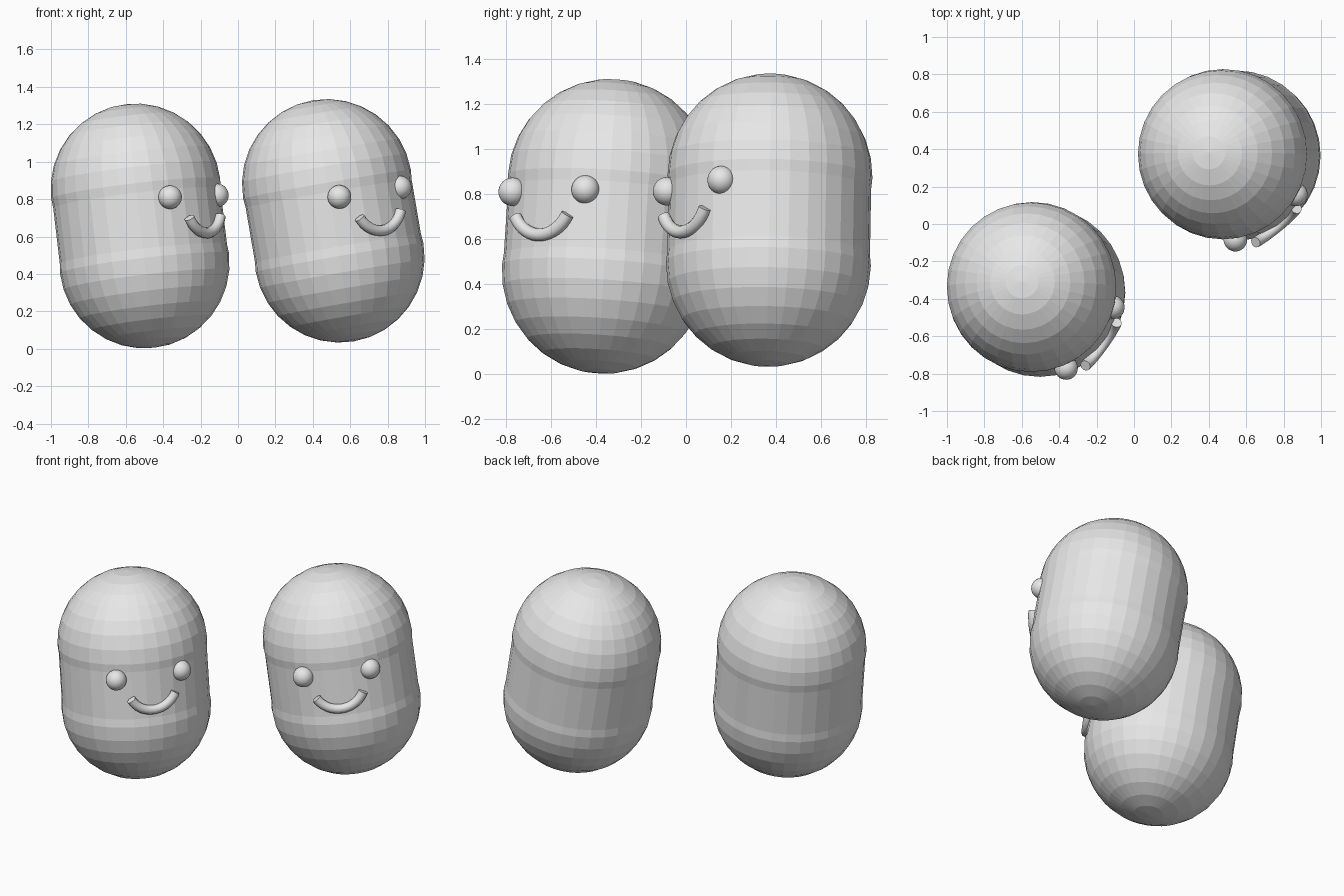
import bpy, math
from mathutils import Vector

if "Cube" in bpy.data.objects:
    bpy.data.objects.remove(bpy.data.objects["Cube"])

grey = bpy.data.materials.new("plain_grey")
grey.diffuse_color = (0.8, 0.8, 0.8, 1)
grey.use_nodes = True
grey.node_tree.nodes["Principled BSDF"].inputs["Base Color"].default_value = grey.diffuse_color

BODY_R = 0.455    # rounded ends
MID_R = 0.45      # slightly slimmer middle
EYE_R = 0.063
LIP_R = 0.029


def finish(name, smooth=False):
    ob = bpy.context.object
    ob.name = name
    ob.data.materials.append(grey)
    if smooth:
        bpy.ops.object.shade_smooth_by_angle(angle=math.radians(40))
    return ob


def ball(name, centre, radius, rot=(0, 0, 0), smooth=False):
    bpy.ops.mesh.primitive_uv_sphere_add(segments=32, ring_count=16, radius=radius,
                                         location=centre, rotation=rot)
    finish(name, smooth)


def smile(name, left, right, up):
    """Curved round bar from left to right, sagging against the up direction."""
    left, right = Vector(left), Vector(right)
    across = (right - left).normalized()
    up = (up - across * up.dot(across)).normalized()
    half = math.radians(63)
    radius = (right - left).length / 2 / math.sin(half)
    centre = (left + right) / 2 + up * radius * math.cos(half)
    curve = bpy.data.curves.new(name, 'CURVE')
    curve.dimensions = '3D'
    curve.bevel_depth = LIP_R
    curve.bevel_resolution = 3
    curve.use_fill_caps = True
    steps = 16
    spline = curve.splines.new('POLY')
    spline.points.add(steps)
    for i, p in enumerate(spline.points):
        a = half * (2 * i / steps - 1)
        p.co = (*(centre + across * radius * math.sin(a) - up * radius * math.cos(a)), 1)
    ob = bpy.data.objects.new(name, curve)
    bpy.context.collection.objects.link(ob)
    bpy.ops.object.select_all(action='DESELECT')
    ob.select_set(True)
    bpy.context.view_layer.objects.active = ob
    bpy.ops.object.convert(target='MESH')
    finish(name, True)


def figure(side, low, high, eyes, mouth):
    low, high = Vector(low), Vector(high)
    axis = high - low
    rot = Vector((0, 0, 1)).rotation_difference(axis).to_euler()
    # body: two rounded ends and a tube between them
    ball(side + "_body_bottom", low, BODY_R, rot)
    ball(side + "_body_top", high, BODY_R, rot)
    bpy.ops.mesh.primitive_cylinder_add(vertices=32, radius=MID_R, depth=axis.length,
                                        location=(low + high) / 2, rotation=rot)
    finish(side + "_body_middle")
    # face
    for label, eye in zip(("left", "right"), eyes):
        ball(f"{side}_{label}_eye", eye, EYE_R, rot, True)
    smile(side + "_smile", *mouth, axis.normalized())


figure("front", (-0.50, -0.363, 0.457), (-0.547, -0.337, 0.856),
       [(-0.363, -0.770, 0.81), (-0.113, -0.446, 0.82)],
       [(-0.26, -0.757, 0.70), (-0.094, -0.527, 0.71)])
figure("back", (0.543, 0.366, 0.488), (0.476, 0.373, 0.88),
       [(0.542, -0.084, 0.812), (0.865, 0.158, 0.862)],
       [(0.65, -0.098, 0.70), (0.869, 0.083, 0.738)])
